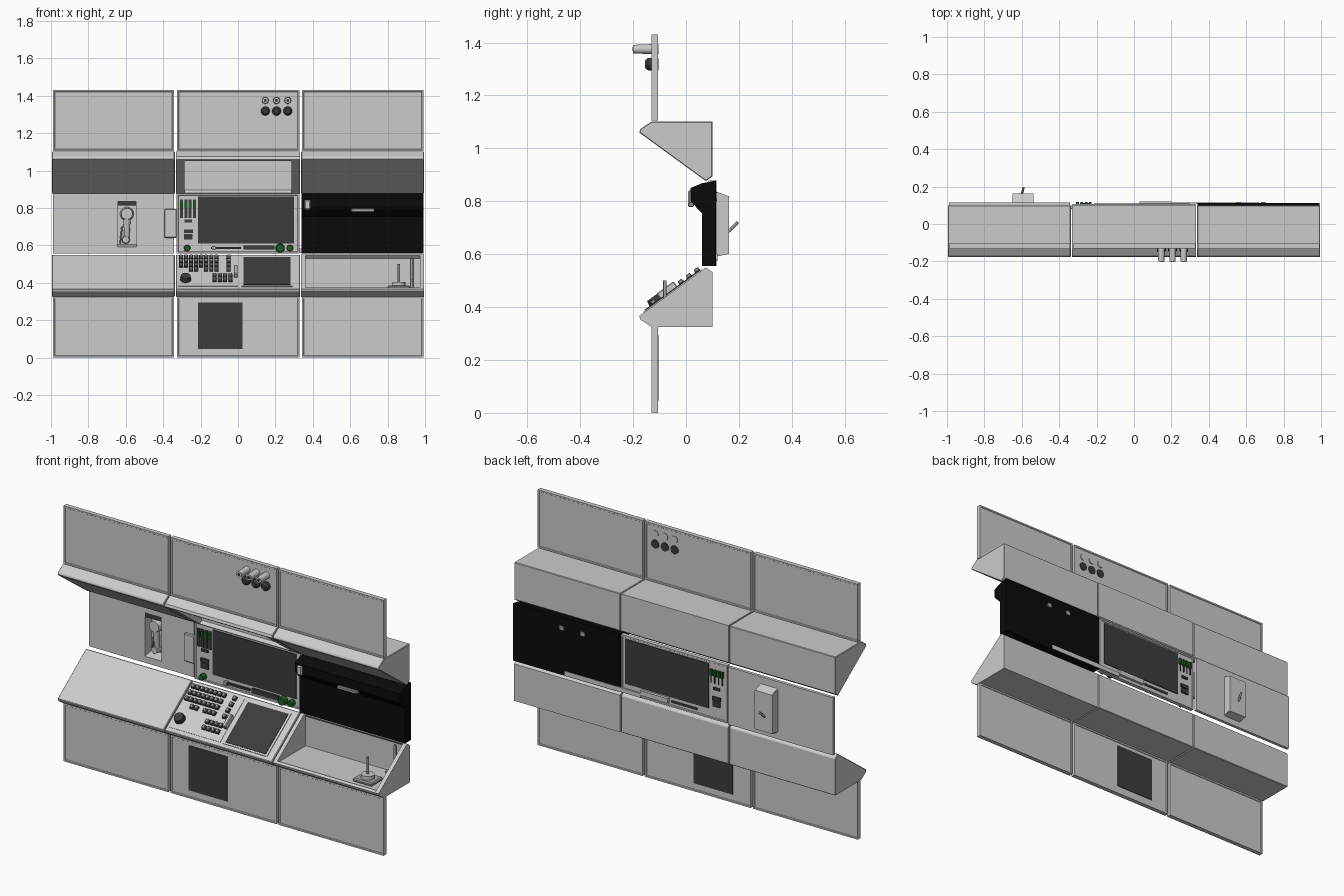
import bpy, bmesh, math
from mathutils import Matrix, Vector

if "Cube" in bpy.data.objects:
    bpy.data.objects.remove(bpy.data.objects["Cube"])


def material(name, r, g, b):
    m = bpy.data.materials.new(name)
    m.use_nodes = True
    m.diffuse_color = (r, g, b, 1)
    m.node_tree.nodes["Principled BSDF"].inputs["Base Color"].default_value = (r, g, b, 1)
    return m


LIGHT = material("light grey", .6, .6, .6)
MID = material("mid grey", .36, .36, .36)
DARK = material("dark grey", .045, .045, .045)
BLACK = material("black", .003, .003, .003)
GREEN = material("dark green", .015, .1, .02)


def finish(name, bm, mat, bevel=0):
    bmesh.ops.recalc_face_normals(bm, faces=bm.faces)
    me = bpy.data.meshes.new(name)
    bm.to_mesh(me)
    bm.free()
    me.materials.append(mat)
    ob = bpy.data.objects.new(name, me)
    bpy.context.collection.objects.link(ob)
    if bevel:
        mod = ob.modifiers.new("edge", "BEVEL")
        mod.width, mod.segments = bevel, 1
    return ob


def box(name, x, y, z, mat=LIGHT, bevel=0):
    """Box from (low, high) pairs."""
    bm = bmesh.new()
    bmesh.ops.create_cube(bm, size=1)
    for v in bm.verts:
        v.co = [p[0] if c < 0 else p[1] for c, p in zip(v.co, (x, y, z))]
    return finish(name, bm, mat, bevel)


def prism(name, profile, x0, x1, mat=LIGHT, bevel=0):
    """Extrude a (y, z) profile along x."""
    bm = bmesh.new()
    f = bm.faces.new([bm.verts.new((x0, y, z)) for y, z in profile])
    ext = bmesh.ops.extrude_face_region(bm, geom=[f])["geom"]
    bmesh.ops.translate(bm, vec=(x1 - x0, 0, 0),
                        verts=[g for g in ext if isinstance(g, bmesh.types.BMVert)])
    return finish(name, bm, mat, bevel)


def rod(name, a, b, r, mat=LIGHT, r2=None, sides=16):
    """Cylinder or cone between two points."""
    a, b = Vector(a), Vector(b)
    bm = bmesh.new()
    rot = (b - a).to_track_quat('Z', 'Y').to_matrix().to_4x4()
    bmesh.ops.create_cone(bm, cap_ends=True, segments=sides, radius1=r,
                          radius2=r if r2 is None else r2, depth=(b - a).length,
                          matrix=Matrix.Translation((a + b) / 2) @ rot)
    for f in bm.faces:
        f.smooth = len(f.verts) == 4
    return finish(name, bm, mat)


def panel(name, x, y, z):
    """Wall panel with a slightly sunken field on both sides."""
    bm = bmesh.new()
    bmesh.ops.create_cube(bm, size=1)
    for v in bm.verts:
        v.co = [p[0] if c < 0 else p[1] for c, p in zip(v.co, (x, y, z))]
    bm.normal_update()
    big = [f for f in bm.faces if abs(f.normal.y) > .9]
    bmesh.ops.inset_individual(bm, faces=big, thickness=.012)
    bmesh.ops.inset_individual(bm, faces=big, thickness=.003, depth=-.003)
    return finish(name, bm, LIGHT)


COLUMNS = {"right": (-.995, -.338), "middle": (-.332, .332), "left": (.338, .995)}
WALL_Y = (-.13, -.105)

# Flat lower and upper wall panels
for side, (a, b) in COLUMNS.items():
    panel("lower_panel_" + side, (a + .005, b - .003), WALL_Y, (0, .325))
    panel("upper_panel_" + side, (a + .005, b - .003), WALL_Y, (1.105, 1.43))
box("lower_vent", (-.215, .025), (-.131, -.104), (.045, .295), DARK)

# Sloped consoles: the overhead ones mirror the desk ones
WEDGE = [(-.177, .366), (-.172, .352), (-.13, .325), (.1, .325), (.1, .532), (.075, .55)]
HOLLOW = WEDGE + [(.07, .546), (.085, .53), (.085, .365), (-.15, .365), (-.165, .375)]


def console(name, x, flip=False, hollow=None):
    def shape(p):
        return [(y, 1.426 - z) for y, z in p] if flip else p
    if not hollow:
        return prism(name, shape(WEDGE), *x, bevel=.003)
    prism(name + "_shell", shape(HOLLOW), *hollow)
    prism(name + "_cheek_a", shape(WEDGE), x[0], hollow[0])
    prism(name + "_cheek_b", shape(WEDGE), hollow[1], x[1])


for side, (a, b) in COLUMNS.items():
    console("desk_" + side, (a, b), hollow=(.36, .972) if side == "left" else None)
    console("overhead_" + side, (a, b), True, (-.285, .285) if side == "middle" else None)

# Basin tap and drain on the left desk
box("drain_base", (.80, .92), (-.13, -.03), (.365, .385), MID, .006)
rod("drain_ring", (.86, -.08, .385), (.86, -.08, .405), .035, LIGHT)
rod("drain_stem", (.86, -.08, .405), (.86, -.08, .50), .006, MID)
rod("tap_pole", (.93, .06, .365), (.93, .06, .53), .007, MID)
rod("tap_spout", (.93, .06, .41), (.93, -.02, .41), .007, MID)

# Sloped control desk: place parts by x and height on the slope
TILT = math.atan(.73)


def on_slope(name, x, z, w, h, t, mat, bevel=0):
    ob = box(name, (-w / 2, w / 2), (-h / 2, h / 2), (-.004, t), mat, bevel)
    ob.location = (x, (z - .366) / .73 - .177, z)
    ob.rotation_euler.x = TILT
    return ob


on_slope("desk_screen_frame", .155, .458, .275, .27, .004, LIGHT)
on_slope("desk_screen", .155, .458, .25, .25, .007, DARK)
on_slope("keyboard_plate", -.16, .46, .32, .27, .002, LIGHT)
keys = [(-.305 + .027 * c, .53 - .022 * r) for r in range(4) for c in range(8)
        if (r, c) not in ((3, 0), (3, 1), (3, 4))]
keys += [(-.05, .53 - .022 * r) for r in range(4)]
keys += [(-.125 + .028 * c, .432 - .022 * r) for r in range(2) for c in range(4)]
for i, (x, z) in enumerate(keys):
    on_slope(f"key_{i}_base", x, z, .021, .023, .01, DARK)
    on_slope(f"key_{i}", x, z, .018, .02, .02, MID, .003)
on_slope("slide_lever", -.012, .45, .02, .08, .03, LIGHT, .004)
dial = rod("desk_dial", (0, 0, -.002), (0, 0, .028), .03, DARK, .026)
dial.location = (-.28, (.415 - .366) / .73 - .177, .415)
dial.rotation_euler.x = TILT

# Main display wall in the middle
panel("display_wall", (-.328, .328), (.085, .108), (.556, .878))
box("main_screen", (-.215, .3), (.083, .11), (.61, .86), DARK)
for i in range(4):
    x = -.302 + .023 * i
    box(f"gauge_slot_{i}", (x - .008, x + .008), (.082, .088), (.745, .845), DARK)
    box(f"gauge_light_{i}", (x - .007, x + .007), (.078, .117), (.80, .835), GREEN)
    rod(f"gauge_stem_{i}", (x, .111, .80), (x, .111, .76), .003, DARK, sides=8)
for i, (z, h, w) in enumerate([(.73, .014, .04), (.675, .02, .05), (.645, .03, .045)]):
    box(f"small_port_{i}", (-.265 - w / 2, -.265 + w / 2), (.08, .112), (z - h / 2, z + h / 2), DARK)
for i, (x, r) in enumerate([(-.272, .018), (.225, .025), (.278, .018)]):
    rod(f"green_knob_{i}", (x, .09, .585), (x, .06, .585), r, GREEN, r * .85)
box("card_slot", (-.145, .015), (.078, .11), (.58, .592), DARK)
box("card_slot_handle", (-.14, -.12), (.07, .09), (.575, .597), MID)
box("drawer_front", (.03, .195), (.076, .09), (.577, .6), DARK)
box("drawer_box", (.03, .2), (.1, .12), (.575, .602), LIGHT)
box("side_card", (-.393, -.328), (.08, .1), (.64, .795), LIGHT, .004)

# Phone wall on the right: strips around an open niche
NX, NZ = (-.645, -.542), (.592, .838)
PY = (.098, .115)
for name, x, z in [("a", (-.99, NX[0]), (.556, .878)), ("b", (NX[1], -.341), (.556, .878)),
                   ("c", NX, (.556, NZ[0])), ("d", NX, (NZ[1], .878))]:
    box("phone_wall_" + name, x, PY, z)
prism("niche_back", [(.155, .605), (.162, .605), (.162, .815), (.155, .815)], *NX)
for name, x in (("a", (NX[0] - .004, NX[0])), ("b", (NX[1], NX[1] + .004))):
    prism("niche_side_" + name, [(.1, .592), (.162, .605), (.162, .815), (.1, .838)], *x)
prism("niche_floor", [(.1, .588), (.162, .601), (.162, .605), (.1, .592)], *NX)
prism("niche_roof", [(.1, .838), (.162, .815), (.162, .819), (.1, .842)], *NX)
box("niche_shade", NX, (.1, .104), (.812, .838), DARK)
rod("handset_ear", (-.594, .15, .768), (-.594, .105, .768), .037, LIGHT, .03)
rod("handset_grip", (-.594, .125, .75), (-.594, .135, .63), .02, LIGHT, .013)
rod("handset_mouth", (-.6, .15, .63), (-.6, .115, .63), .022, LIGHT, .018)
rod("handset_cord", (-.62, .14, .70), (-.63, .14, .61), .004, MID, sides=8)
rod("niche_back_lever", (-.6, .16, .685), (-.59, .195, .72), .006, MID, sides=8)

# Black cabinet on the left with a hooded front
HOOD = [(.113, .556), (.06, .556), (.06, .755), (.017, .8), (.017, .85), (.06, .868), (.113, .878)]
prism("black_cabinet", HOOD, .34, .992, BLACK)
box("cabinet_handle", (.605, .73), (.008, .03), (.778, .797), MID, .004)
box("cabinet_latch", (.355, .388), (.008, .03), (.79, .843), LIGHT, .006)
for i, x in enumerate((.56, .69)):
    box(f"cabinet_back_clip_{i}", (x - .012, x + .012), (.11, .117), (.81, .832), MID)
box("cabinet_back_strip", (.2, .67), (.108, .116), (.56, .584), LIGHT)

# Pegs and knobs on the upper middle panel
for i in range(3):
    x = .146 + .06 * i
    rod(f"peg_{i}", (x, -.104, 1.375), (x, -.2, 1.375), .02, LIGHT, .016)
    rod(f"peg_hole_{i}", (x, -.2, 1.375), (x, -.202, 1.375), .008, DARK)
    rod(f"round_knob_{i}", (x, -.104, 1.318), (x, -.143, 1.318), .024, DARK)
    rod(f"round_knob_tip_{i}", (x, -.143, 1.318), (x, -.155, 1.318), .024, DARK, .014)
